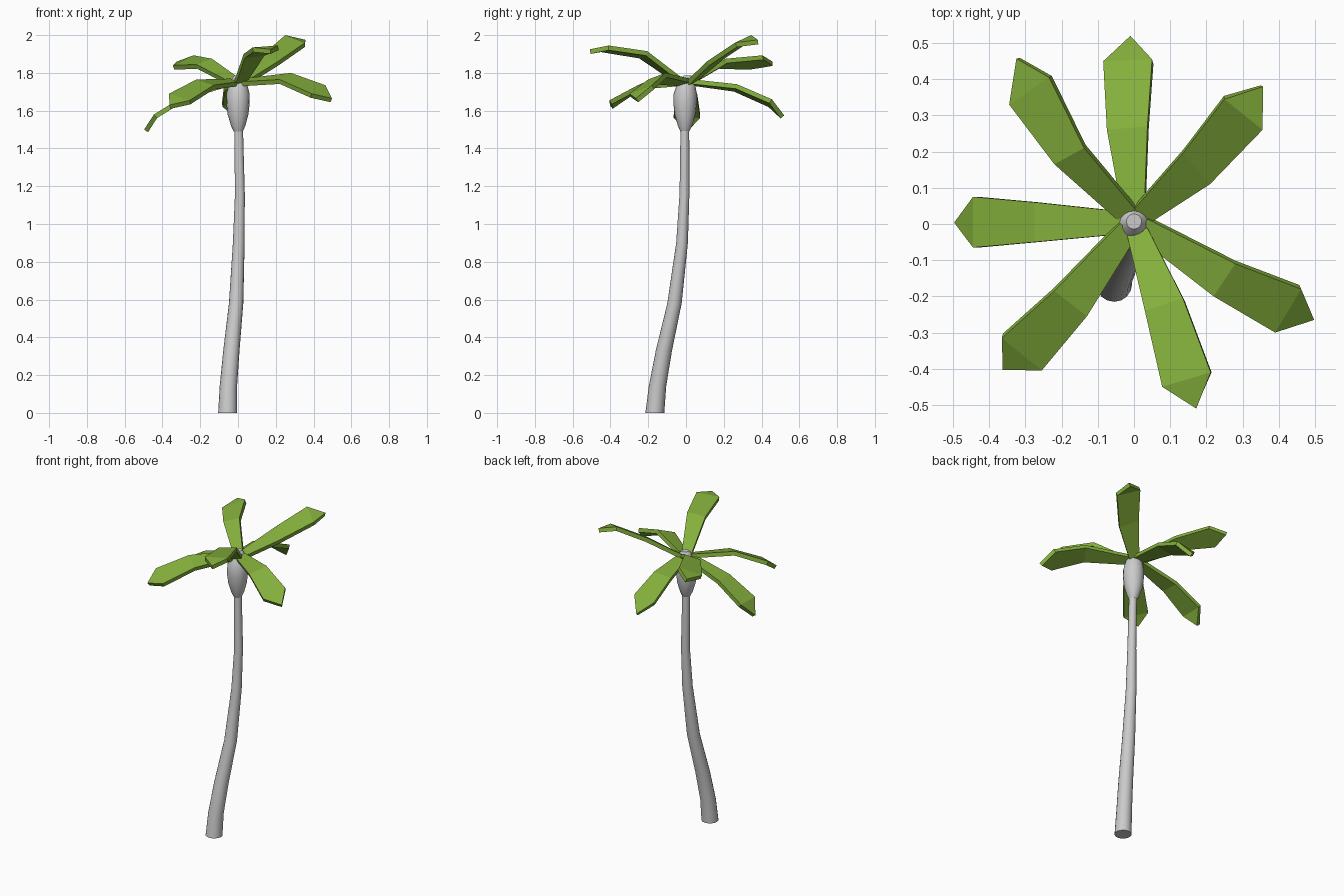
import bpy, bmesh, math
from mathutils import Vector

green = bpy.data.materials.new("leaf_green")
green.diffuse_color = (0.23, 0.43, 0.045, 1)


def add_object(name, bm):
    bmesh.ops.recalc_face_normals(bm, faces=bm.faces)
    me = bpy.data.meshes.new(name)
    bm.to_mesh(me)
    bm.free()
    ob = bpy.data.objects.new(name, me)
    bpy.context.collection.objects.link(ob)
    return ob


def loft(name, rings, sides=16):
    """Capped tube of horizontal rings, each (x, y, z, radius)."""
    bm = bmesh.new()
    loops = []
    for x, y, z, r in rings:
        loops.append([bm.verts.new((x + r * math.cos(2 * math.pi * i / sides),
                                    y + r * math.sin(2 * math.pi * i / sides), z))
                      for i in range(sides)])
    for a, b in zip(loops, loops[1:]):
        for i in range(sides):
            j = (i + 1) % sides
            bm.faces.new((a[i], a[j], b[j], b[i]))
    bm.faces.new(loops[0][::-1])
    bm.faces.new(loops[-1])
    ob = add_object(name, bm)
    bpy.context.view_layer.objects.active = ob
    ob.select_set(True)
    bpy.ops.object.shade_smooth_by_angle(angle=math.radians(30))
    ob.select_set(False)
    return ob


# Curved, tapering trunk
loft("trunk", [(-0.055, -0.165, 0, 0.05), (-0.051, -0.151, 0.14, 0.046),
               (-0.035, -0.117, 0.33, 0.043), (-0.010, -0.061, 0.58, 0.038),
               (0.004, -0.021, 0.90, 0.031), (0.010, -0.008, 1.16, 0.026),
               (0.003, -0.006, 1.52, 0.023)])

# Swollen crown at the top of the trunk
loft("crown", [(0.002, -0.006, 1.49, 0.024), (0.001, -0.005, 1.52, 0.038),
               (0.0, -0.005, 1.58, 0.055), (0.0, -0.005, 1.64, 0.062),
               (0.0, -0.004, 1.69, 0.061), (0.0, 0.0, 1.74, 0.049),
               (0.0, 0.004, 1.765, 0.036), (0.0, 0.007, 1.785, 0.021)])

# Fronds: middle pair, outer pair (left, right seen from the crown), tip
FRONDS = {
    "back": ((-0.075, 0.26, 1.725), (0.037, 0.27, 1.74),
             (-0.085, 0.45, 1.64), (0.050, 0.455, 1.66), (-0.01, 0.52, 1.575)),
    "back_right": ((0.135, 0.195, 1.90), (0.21, 0.11, 1.86),
                   (0.25, 0.345, 2.0), (0.355, 0.26, 1.96), (0.357, 0.38, 1.975)),
    "right": ((0.28, -0.11, 1.80), (0.22, -0.20, 1.765),
              (0.462, -0.18, 1.735), (0.39, -0.30, 1.69), (0.498, -0.265, 1.665)),
    "front": ((0.135, -0.205, 1.915), (0.03, -0.24, 1.90),
              (0.212, -0.41, 1.945), (0.078, -0.45, 1.935), (0.172, -0.51, 1.925)),
    "front_left": ((-0.13, -0.255, 1.735), (-0.22, -0.185, 1.765),
                   (-0.255, -0.405, 1.655), (-0.365, -0.315, 1.69), (-0.363, -0.403, 1.63)),
    "left": ((-0.275, -0.05, 1.685), (-0.275, 0.06, 1.685),
             (-0.445, -0.065, 1.58), (-0.445, 0.075, 1.58), (-0.497, 0.004, 1.50)),
    "back_left": ((-0.22, 0.165, 1.845), (-0.138, 0.21, 1.875),
                  (-0.345, 0.33, 1.84), (-0.235, 0.405, 1.893), (-0.325, 0.457, 1.86)),
}
for name, pts in FRONDS.items():
    m1, m2, e1, e2, tip = map(Vector, pts)
    out = (m1 + m2) / 2
    out.z = 0
    out.normalize()
    half = (m2 - m1).normalized() * 0.03
    root = out * 0.025 + Vector((0, 0.003, 1.762))
    bm = bmesh.new()
    a, b, c, d, e, f, g = [bm.verts.new(p) for p in
                           (root - half, root + half, m1, m2, e1, e2, tip)]
    for face in ((a, b, d, c), (c, d, f, e), (e, f, g)):
        bm.faces.new(face)
    ob = add_object(name + "_frond", bm)
    # keep the upper side facing up before thickening downwards
    if ob.data.polygons[0].normal.z < 0:
        ob.data.flip_normals()
    ob.data.materials.append(green)
    sol = ob.modifiers.new("thickness", 'SOLIDIFY')
    sol.thickness = 0.025
    sol.offset = -1
